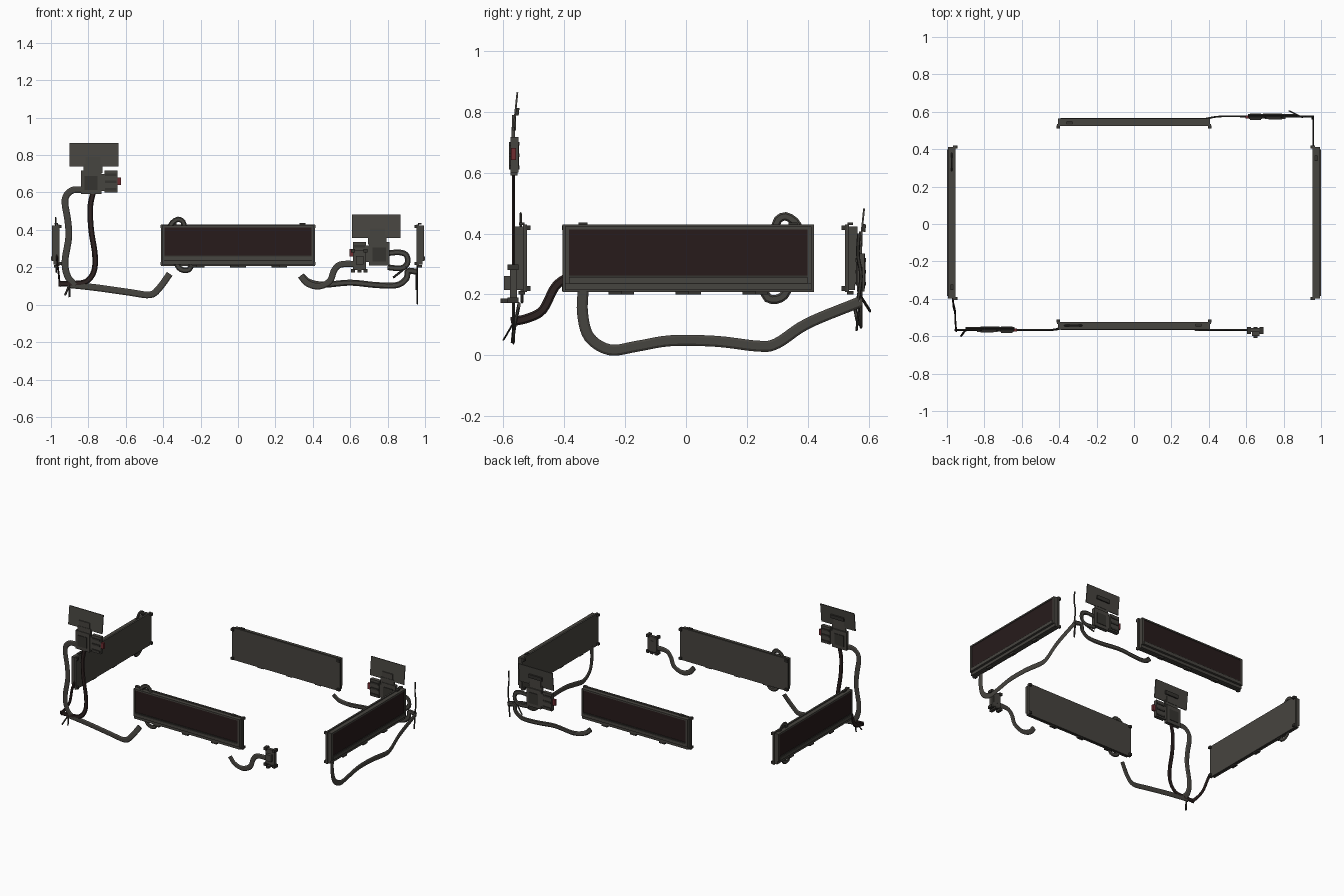
import bpy, bmesh, math
from mathutils import Vector, Matrix


def mat(name, rgb):
    m = bpy.data.materials.new(name)
    m.diffuse_color = (*rgb, 1)
    return m


GREY = mat("warm grey metal", (0.062, 0.058, 0.050))
DARK = mat("dark grey trim", (0.036, 0.033, 0.029))
SCREEN = mat("dark maroon screen", (0.020, 0.011, 0.011))
BLACK = mat("black maroon cable", (0.026, 0.016, 0.015))
RED = mat("red tip", (0.16, 0.025, 0.03))


def finish(name, bm, mats, matrix=None):
    me = bpy.data.meshes.new(name)
    bmesh.ops.recalc_face_normals(bm, faces=bm.faces)
    bm.to_mesh(me)
    bm.free()
    for m in mats:
        me.materials.append(m)
    ob = bpy.data.objects.new(name, me)
    bpy.context.collection.objects.link(ob)
    if matrix:
        ob.matrix_world = matrix
    return ob


def add_box(bm, x, y, z, idx=0):
    """Box from (min, max) ranges."""
    c = Vector(((x[0] + x[1]) / 2, (y[0] + y[1]) / 2, (z[0] + z[1]) / 2))
    s = Matrix.Diagonal((x[1] - x[0], y[1] - y[0], z[1] - z[0], 1))
    r = bmesh.ops.create_cube(bm, size=1, matrix=Matrix.Translation(c) @ s)
    for f in {f for v in r["verts"] for f in v.link_faces}:
        f.material_index = idx


def boxes(name, parts, material, matrix=None):
    bm = bmesh.new()
    for p in parts:
        add_box(bm, *p)
    return finish(name, bm, [material], matrix)


def smooth_path(pts, n=5):
    """Catmull-Rom through the given points."""
    p = [Vector(q) for q in pts]
    p = [2 * p[0] - p[1]] + p + [2 * p[-1] - p[-2]]
    out = []
    for i in range(1, len(p) - 2):
        a, b, c, d = p[i - 1:i + 3]
        for k in range(n):
            t = k / n
            out.append(0.5 * (2 * b + (c - a) * t + (2 * a - 5 * b + 4 * c - d) * t * t
                              + (3 * b - a - 3 * c + d) * t ** 3))
    return out + [p[-2]]


def ribbon(name, pts, normal, width=0.036, thick=0.009, material=GREY, n=5, matrix=None):
    """Flat cable lying in the plane across `normal`."""
    path, nrm, bm, rings = smooth_path(pts, n), Vector(normal).normalized(), bmesh.new(), []
    for i, q in enumerate(path):
        t = (path[min(i + 1, len(path) - 1)] - path[max(i - 1, 0)]).normalized()
        side = t.cross(nrm).normalized() * width / 2
        up = nrm * thick / 2
        rings.append([bm.verts.new(q + v) for v in
                      (side, side * 0.6 + up, -side * 0.6 + up, -side, -side * 0.6 - up, side * 0.6 - up)])
    for a, b in zip(rings, rings[1:]):
        for k in range(6):
            bm.faces.new((a[k], a[(k + 1) % 6], b[(k + 1) % 6], b[k]))
    bm.faces.new(rings[0])
    bm.faces.new(rings[-1])
    return finish(name, bm, [material], matrix)


# ---- four display panels (local -y is the outside) ----
def panel(name, x, y, angle, loops):
    m = Matrix.Translation((x, y, 0)) @ Matrix.Rotation(math.radians(angle), 4, 'Z')
    W = 0.413
    boxes(name + "_back_plate", [((-W, W), (0.008, 0.020), (0.208, 0.430))], GREY, m)
    boxes(name + "_frame", [
        ((-0.405, 0.405), (-0.020, 0.008), (0.414, 0.424)),
        ((-0.405, 0.405), (-0.012, 0.008), (0.214, 0.234)),
        ((-0.405, -0.392), (-0.020, 0.008), (0.234, 0.414)),
        ((0.392, 0.405), (-0.020, 0.008), (0.234, 0.414))], GREY, m)
    # ledge below the screen, and its thin lip
    boxes(name + "_ledge", [((-0.392, 0.392), (-0.025, 0.008), (0.236, 0.258))], GREY, m)
    boxes(name + "_lip", [((-0.392, 0.392), (-0.020, 0.008), (0.258, 0.263)),
                          ((-0.392, 0.392), (-0.008, 0.008), (0.230, 0.236))], DARK, m)
    boxes(name + "_screen", [((-0.392, 0.392), (-0.016, 0.008), (0.263, 0.414))], SCREEN, m)
    lugs = [((s * 0.405 - 0.009, s * 0.405 + 0.009), (0.016, 0.032), (z, z + 0.016))
            for s in (-1, 1) for z in (0.212, 0.411)]
    lugs += [((c - 0.022, c + 0.022), (-0.008, 0.014), (0.200, 0.212)) for c in (-0.24, -0.02, 0.2)]
    lugs += [((0.33, 0.36), (-0.005, 0.012), (0.428, 0.437))]
    boxes(name + "_lugs", lugs, DARK, m)
    if loops:
        ribbon(name + "_top_loop", [(-0.365, 0, 0.415), (-0.35, 0, 0.44), (-0.32, 0, 0.457),
               (-0.295, 0, 0.445), (-0.285, 0, 0.415)], (0, 1, 0), 0.028, material=GREY, n=2, matrix=m)
        ribbon(name + "_bottom_loop", [(-0.33, 0.004, 0.225), (-0.315, 0.004, 0.197), (-0.29, 0.004, 0.184),
               (-0.262, 0.004, 0.188), (-0.248, 0.004, 0.215)], (0, 1, 0), 0.03, material=GREY, n=2, matrix=m)


panel("front_panel", 0, -0.543, 0, True)
panel("back_panel", 0, 0.543, 180, False)
panel("left_panel", -0.975, 0.007, -90, True)
panel("right_panel", 0.975, 0.007, 90, False)


# ---- connector stacks: tag plate, neck and two blocks (s mirrors in x) ----
def device(name, cx, y, z, s):
    def rng(a, b):
        return tuple(sorted((cx + s * a, cx + s * b)))
    tilt = Matrix.Translation((0, y, z)) @ Matrix.Rotation(math.radians(-6), 4, 'X')
    boxes(name + "_plate", [(rng(-0.13, 0.13), (-0.003, 0.003), (0, 0.126))], GREY, tilt)
    boxes(name + "_plate_tab", [(rng(-0.05, 0.05), (0.003, 0.012), (0.05, 0.075))], DARK, tilt)
    boxes(name + "_neck", [(rng(-0.055, 0.045), (y - 0.006, y + 0.006), (z - 0.035, z + 0.012)),
                           (rng(-0.045, 0.035), (y - 0.004, y + 0.008), (z + 0.0, z + 0.05))], GREY)
    boxes(name + "_block", [(rng(-0.07, 0.04), (y - 0.010, y + 0.014), (z - 0.148, z - 0.022)),
                            (rng(0.04, 0.055), (y - 0.007, y + 0.01), (z - 0.13, z - 0.04))], GREY)
    boxes(name + "_block_cover", [(rng(-0.05, 0.02), (y - 0.014, y + 0.018), (z - 0.125, z - 0.05))], DARK)
    boxes(name + "_plug", [(rng(0.055, 0.125), (y - 0.010, y + 0.016), (z - 0.138, z - 0.022))], GREY)
    boxes(name + "_plug_ribs", [(rng(0.06, 0.12), (y - 0.015, y + 0.02), (z - h, z - h + 0.012))
                                for h in (0.128, 0.088, 0.05)], DARK)
    boxes(name + "_tip", [(rng(0.125, 0.145), (y - 0.008, y + 0.008), (z - 0.098, z - 0.058))], RED)


device("front_left_connector", -0.77, -0.567, 0.739, 1)
device("back_right_connector", 0.74, 0.572, 0.357, -1)

# ---- cables of the front left connector ----
yf = -0.567
Y, X = (0, 1, 0), (1, 0, 0)
ribbon("outer_drop_cable", [(-0.83, yf, 0.615), (-0.89, yf, 0.61), (-0.925, yf, 0.56), (-0.91, yf, 0.45),
       (-0.905, yf, 0.36), (-0.925, yf, 0.23), (-0.91, yf, 0.15), (-0.87, yf, 0.105)], Y)
ribbon("inner_drop_cable", [(-0.775, yf, 0.60), (-0.79, yf, 0.52), (-0.785, yf, 0.40), (-0.765, yf, 0.27),
       (-0.77, yf, 0.18), (-0.81, yf, 0.125), (-0.88, yf, 0.112), (-0.96, yf, 0.112)],
       Y, 0.03, material=BLACK)
ribbon("front_link_cable", [(-0.91, yf, 0.108), (-0.75, yf, 0.09), (-0.58, yf, 0.066), (-0.47, yf, 0.053),
       (-0.42, yf + 0.003, 0.09), (-0.365, yf + 0.018, 0.165)], Y)
ribbon("left_link_cable", [(-0.968, -0.385, 0.26), (-0.966, -0.43, 0.225), (-0.957, -0.47, 0.15),
       (-0.955, -0.52, 0.122), (-0.95, -0.575, 0.11)], X, 0.03, material=BLACK)

# ---- cables of the back right connector ----
yb = 0.575
ribbon("back_side_loop", [(0.80, yb, 0.275), (0.86, yb, 0.28), (0.90, yb, 0.265), (0.905, yb, 0.22),
       (0.87, yb, 0.195), (0.80, yb, 0.20)], Y, 0.03)
ribbon("back_link_cable", [(0.34, 0.555, 0.155), (0.38, 0.562, 0.122), (0.46, yb, 0.107), (0.60, yb, 0.118),
       (0.74, yb, 0.105), (0.85, yb, 0.105), (0.90, yb, 0.14), (0.91, yb, 0.18), (0.96, yb, 0.175)], Y, 0.032)
xr = 0.958
ribbon("right_link_cable", [(xr, -0.337, 0.225), (xr, -0.34, 0.14), (xr, -0.318, 0.06), (xr, -0.25, 0.018),
       (xr, -0.16, 0.030), (xr, -0.05, 0.048), (xr, 0.10, 0.046), (xr, 0.24, 0.030), (xr, 0.30, 0.040),
       (xr, 0.40, 0.105), (xr, 0.57, 0.175)], X)
ribbon("back_corner_wire", [(xr, 0.565, 0.18), (xr, 0.575, 0.26), (xr, 0.565, 0.33), (xr, 0.568, 0.40)],
       X, 0.012, 0.006, DARK)

# ---- loose connector at the front right with its short cable ----
ribbon("loose_cable", [(0.335, yf, 0.155), (0.37, yf, 0.115), (0.43, yf, 0.098), (0.49, yf, 0.125),
       (0.515, yf, 0.185), (0.55, yf, 0.215), (0.63, yf, 0.218)], Y, 0.034)
boxes("loose_connector", [((0.615, 0.685), (-0.578, -0.556), (0.185, 0.290)),
                          ((0.63, 0.67), (-0.598, -0.555), (0.215, 0.26))], GREY)
boxes("loose_connector_lugs", [((x, x + 0.02), (-0.587, -0.550), (z, z + 0.018))
                               for x in (0.605, 0.672) for z in (0.172, 0.280)], DARK)
boxes("loose_connector_pin", [((0.64, 0.66), (-0.61, -0.55), (0.172, 0.186))], DARK)

# ---- loose wire ends at the cable junctions ----
for i, (a, b) in enumerate([((-0.90, -0.565, 0.11), (-0.925, -0.60, 0.05)),
                            ((-0.90, -0.565, 0.11), (-0.90, -0.572, 0.04)),
                            ((0.90, 0.57, 0.20), (0.83, 0.605, 0.145)),
                            ((0.955, 0.57, 0.17), (0.955, 0.56, 0.08))]):
    ribbon(f"wire_end_{i + 1}", [a, b], (0.3, 1, 0), 0.012, 0.006, DARK, n=1)
